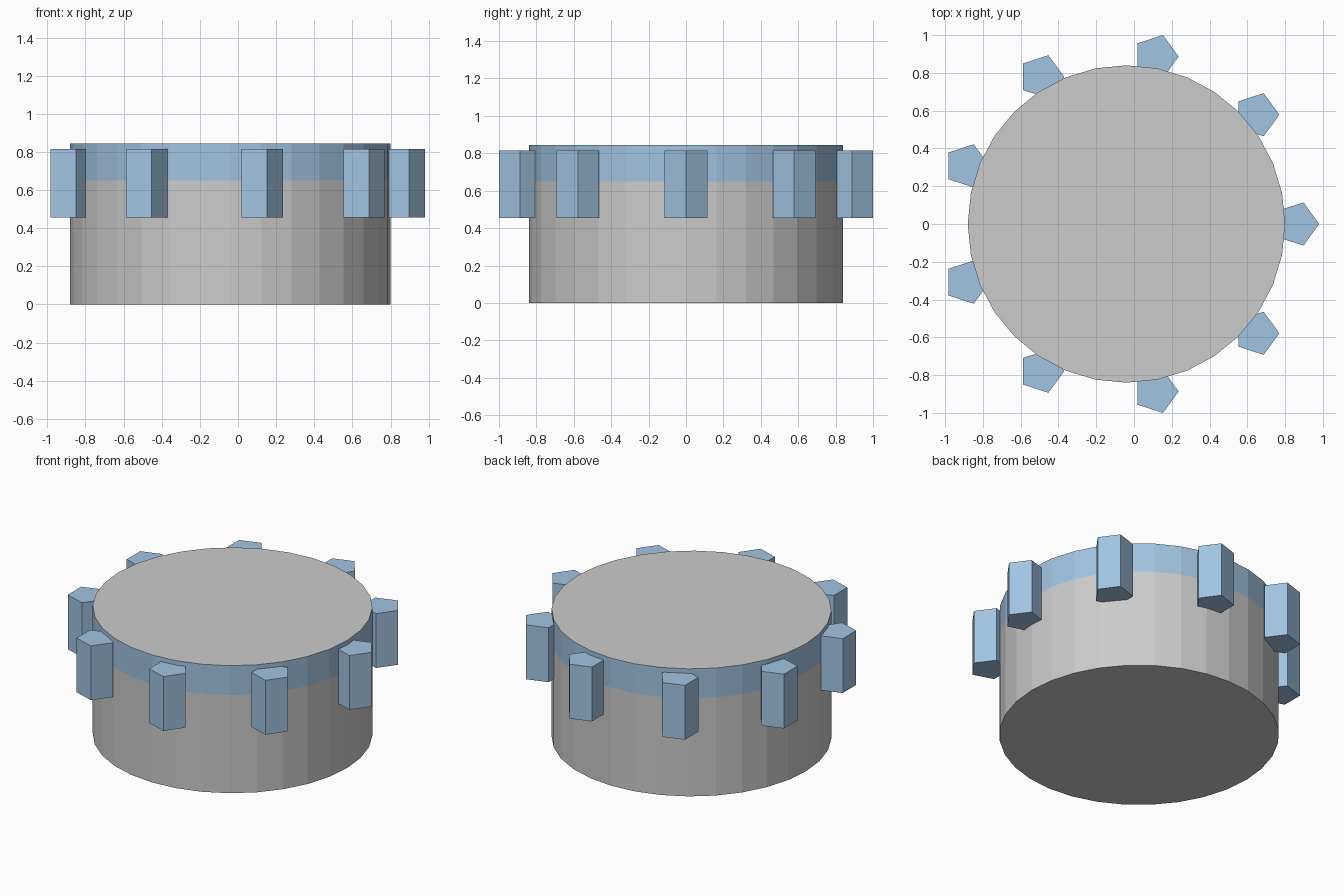
import bpy, bmesh, math
from mathutils import Matrix, Vector

if "Cube" in bpy.data.objects:
    bpy.data.objects.remove(bpy.data.objects["Cube"])

CX = -0.04          # axis of the drum and of the peg ring
R, H, BAND_Z = 0.84, 0.845, 0.65
PEG_R, PEG_RING, PEG_Z0, PEG_Z1, PEGS = 0.12, 0.90, 0.455, 0.815, 9

blue = bpy.data.materials.new("blue")
blue.diffuse_color = (0.36, 0.55, 0.76, 1)
blue.use_nodes = True
blue.node_tree.nodes["Principled BSDF"].inputs["Base Color"].default_value = blue.diffuse_color


def prism(bm, sides, radius, centre, z0, z1):
    """Closed prism with one corner pointing along +x."""
    def ring(z):
        return [bm.verts.new((centre[0] + radius * math.cos(2 * math.pi * i / sides),
                              centre[1] + radius * math.sin(2 * math.pi * i / sides), z))
                for i in range(sides)]
    low, high = ring(z0), ring(z1)
    bm.faces.new(low[::-1])
    bm.faces.new(high)
    for i in range(sides):
        j = (i + 1) % sides
        bm.faces.new((low[i], low[j], high[j], high[i]))


def finish(bm, name, materials):
    me = bpy.data.meshes.new(name)
    for m in materials:
        me.materials.append(m)
    bm.to_mesh(me)
    bm.free()
    ob = bpy.data.objects.new(name, me)
    bpy.context.collection.objects.link(ob)
    return ob


# Drum: grey cylinder with a blue band around its upper wall
bm = bmesh.new()
prism(bm, 32, R, (CX, 0), 0, H)
bmesh.ops.bisect_plane(bm, geom=bm.verts[:] + bm.edges[:] + bm.faces[:],
                       plane_co=(0, 0, BAND_Z), plane_no=(0, 0, 1))
bm.normal_update()
for f in bm.faces:
    if abs(f.normal.z) < 0.5 and f.calc_center_median().z > BAND_Z:
        f.material_index = 1
finish(bm, "drum", [None, blue])

# Pegs: five-sided posts around the rim, all turned the same way
for k in range(PEGS):
    a = 2 * math.pi * k / PEGS
    bm = bmesh.new()
    prism(bm, 5, PEG_R, (CX + PEG_RING * math.cos(a), PEG_RING * math.sin(a)), PEG_Z0, PEG_Z1)
    finish(bm, f"peg_{k + 1}", [blue])
